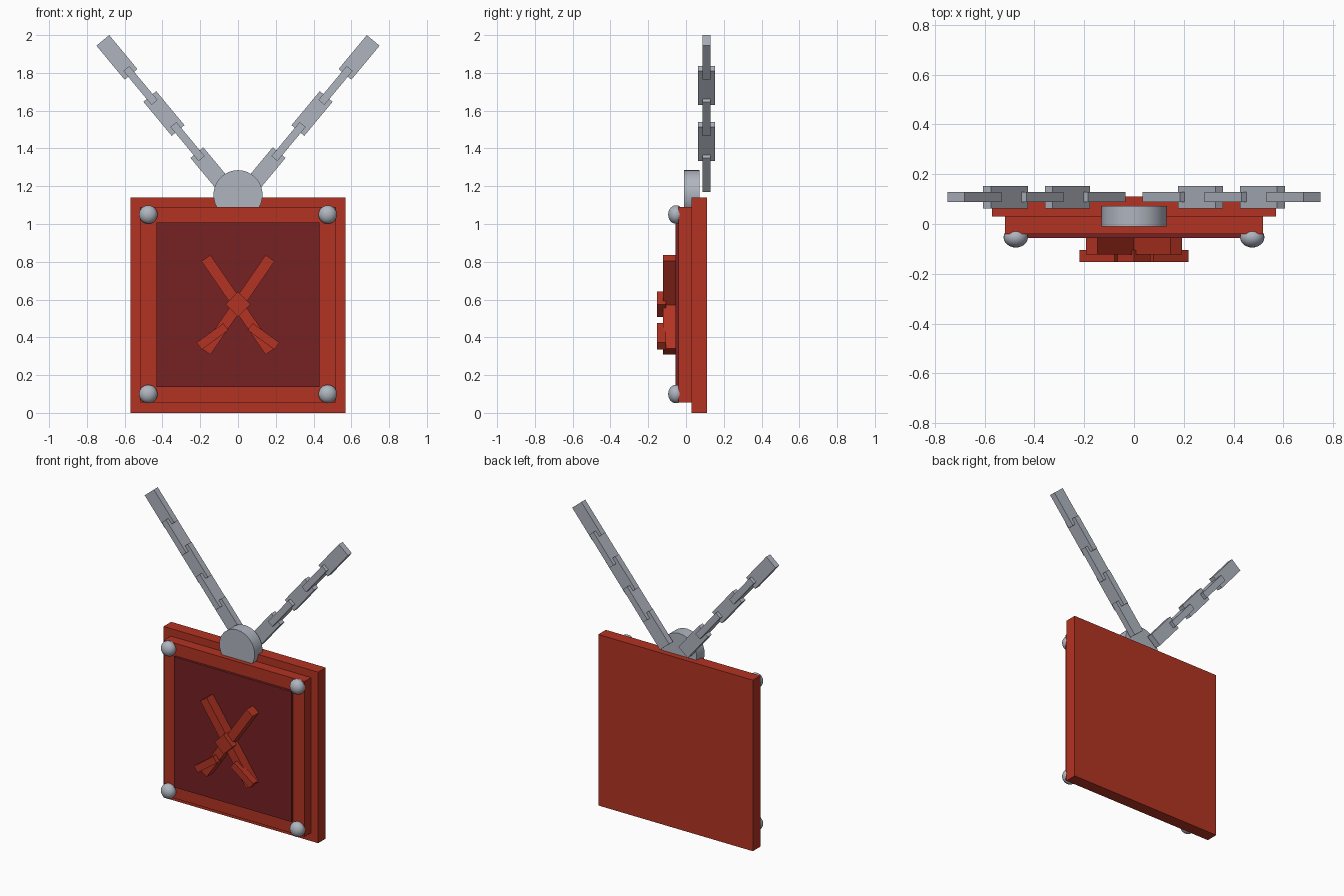
import bpy
import math

if "Cube" in bpy.data.objects:
    bpy.data.objects.remove(bpy.data.objects["Cube"])


def material(name, rgb):
    m = bpy.data.materials.new(name)
    m.diffuse_color = (*rgb, 1.0)
    m.use_nodes = True
    m.node_tree.nodes["Principled BSDF"].inputs["Base Color"].default_value = m.diffuse_color
    return m


RED = material("red", (0.45, 0.033, 0.016))
DARK_RED = material("dark red", (0.18, 0.015, 0.017))
STEEL = material("steel grey", (0.43, 0.46, 0.52))


def finish(name, mat):
    ob = bpy.context.object
    ob.name = name
    ob.data.materials.append(mat)
    return ob


def box(name, mat, centre, size, angle=0.0):
    """Box whose x axis is tilted upward by angle (degrees) in the front view."""
    bpy.ops.mesh.primitive_cube_add(size=1, location=centre,
                                    rotation=(0, -math.radians(angle), 0))
    bpy.context.object.scale = size
    return finish(name, mat)


# Layered board: back plate, frame, dark panel
box("back_plate", RED, (0, 0.07, 0.57), (1.14, 0.08, 1.14))
box("frame", RED, (0, 0.0, 0.5725), (1.035, 0.08, 1.035))
box("panel", DARK_RED, (0, -0.0375, 0.5725), (0.865, 0.037, 0.87))

# Rounded studs on the frame corners
for sx in (-1, 1):
    for z in (0.1, 1.05):
        bpy.ops.mesh.primitive_uv_sphere_add(segments=24, ring_count=12, radius=0.049,
                                             location=(sx * 0.475, -0.053, z))
        bpy.context.object.scale.y = 0.85
        bpy.ops.object.shade_smooth()
        finish("corner_stud", STEEL)

# Hanging disc, sunk into the top of the frame
bpy.ops.mesh.primitive_cylinder_add(vertices=32, radius=0.13, depth=0.083,
                                    location=(0, 0.031, 1.155),
                                    rotation=(math.pi / 2, 0, 0))
bpy.ops.object.shade_smooth_by_angle(angle=math.radians(30))
finish("hanging_disc", STEEL)

# Crossed emblem: two bars, two guards and a central diamond
for sx in (-1, 1):
    box("emblem_bar", RED, (0, -0.087, 0.572), (0.60, 0.07, 0.058), sx * 55.5)
    box("emblem_guard", RED, (sx * 0.135, -0.129, 0.405), (0.175, 0.048, 0.046), -sx * 36)
box("emblem_diamond", RED, (0, -0.129, 0.575), (0.094, 0.048, 0.094), 45)

# Two chains of flat links, alternately turned a quarter
for sx in (-1, 1):
    for i in range(5):
        centre = (sx * (0.143 + 0.1245 * i), 0.108, 1.288 + 0.1485 * i)
        size = (0.234, 0.041, 0.088) if i % 2 == 0 else (0.234, 0.09, 0.041)
        box("chain_link", STEEL, centre, size, sx * 50.3)
